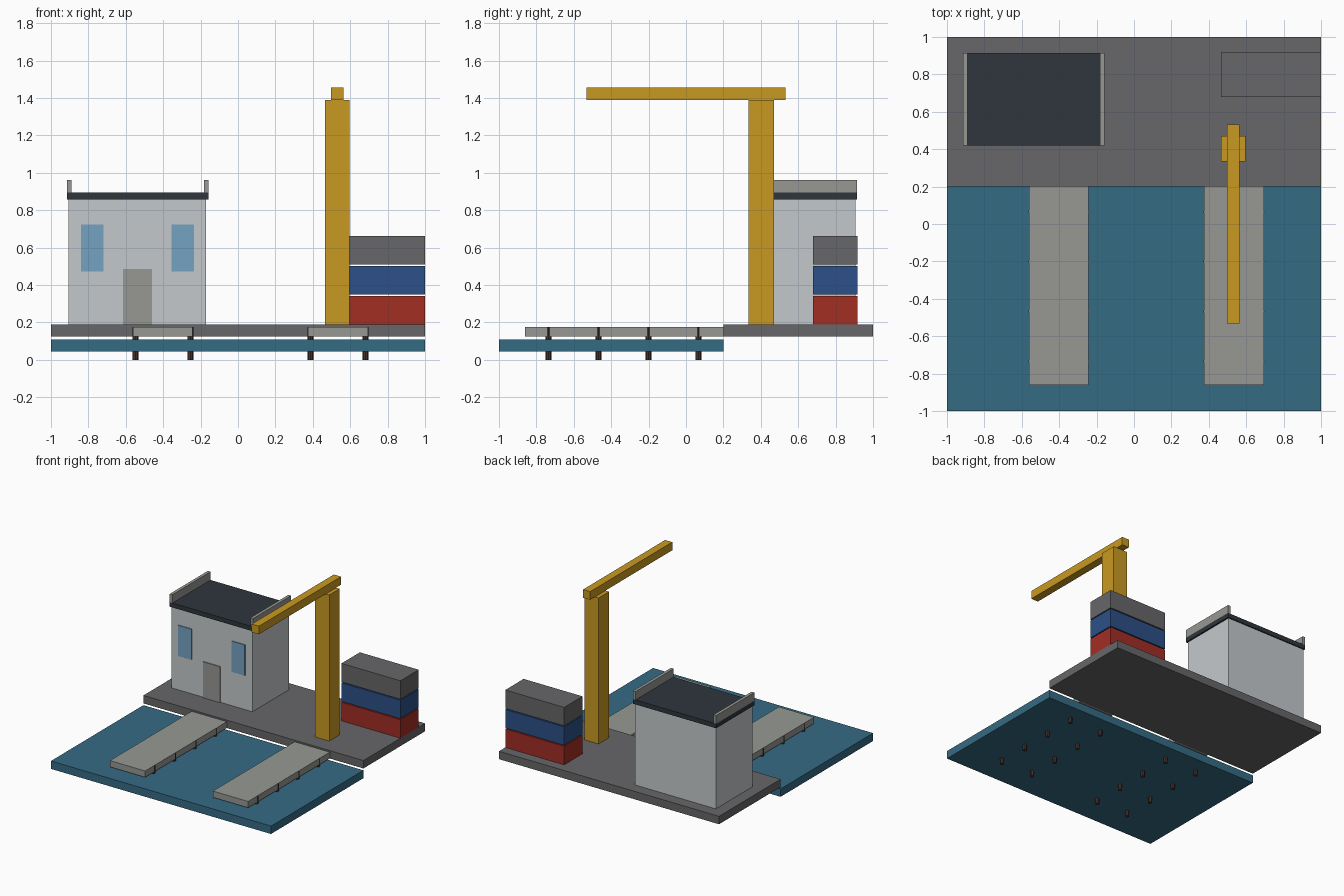
import bpy, bmesh
from mathutils import Matrix

cube = bpy.data.objects.get("Cube")
if cube:
    bpy.data.objects.remove(cube, do_unlink=True)


def material(name, hex_code):
    """Flat material from an sRGB hex code, stored as linear values."""
    srgb = [c / 255 for c in bytes.fromhex(hex_code)]
    colour = [c / 12.92 if c < 0.04 else ((c + 0.055) / 1.055) ** 2.4 for c in srgb] + [1]
    m = bpy.data.materials.new(name)
    m.use_nodes = True
    m.diffuse_color = colour
    m.node_tree.nodes["Principled BSDF"].inputs["Base Color"].default_value = colour
    return m


water_blue = material("water_blue", "356B84")
asphalt = material("dark_grey", "676668")
concrete = material("concrete_grey", "979994")
wall_grey = material("wall_grey", "C5C9CC")
roof_slate = material("roof_slate", "2E363C")
glass = material("window_blue", "75A3C2")
yellow = material("crane_yellow", "C99A22")
red = material("container_red", "A32E24")
blue = material("container_blue", "2C5088")
timber = material("pile_brown", "49352D")


def add_object(name, bm, mat):
    mesh = bpy.data.meshes.new(name)
    bm.to_mesh(mesh)
    bm.free()
    mesh.materials.append(mat)
    obj = bpy.data.objects.new(name, mesh)
    bpy.context.collection.objects.link(obj)
    return obj


def box(name, mat, x, y, z):
    """Box given by its (min, max) extent on each axis."""
    spans = (x, y, z)
    centre = [(a + b) / 2 for a, b in spans]
    size = [b - a for a, b in spans]
    bm = bmesh.new()
    bmesh.ops.create_cube(bm, size=1, matrix=Matrix.Translation(centre) @ Matrix.Diagonal(size + [1]))
    return add_object(name, bm, mat)


def post(name, mat, x, y, radius, height):
    bm = bmesh.new()
    bmesh.ops.create_cone(bm, cap_ends=True, segments=8, radius1=radius, radius2=radius,
                          depth=height, matrix=Matrix.Translation((x, y, height / 2)))
    return add_object(name, bm, mat)


# Water and quay
GROUND = 0.19
box("water", water_blue, (-1, 1), (-1, 0.2), (0.045, 0.11))
box("quay", asphalt, (-1, 1), (0.2, 1), (0.125, GROUND))

# Two piers, each on four pairs of piles
for side, cx in (("right", -0.402), ("left", 0.534)):
    box(f"{side}_pier", concrete, (cx - 0.16, cx + 0.16), (-0.86, 0.2), (0.125, 0.177))
    for row in range(4):
        for s in (-1, 1):
            post(f"{side}_pier_pile", timber, cx + s * 0.147, -0.735 + row * 0.267, 0.016, 0.176)

# Harbour office with roof slab and side parapets
box("office_walls", wall_grey, (-0.905, -0.17), (0.43, 0.905), (GROUND, 0.86))
box("office_roof", roof_slate, (-0.915, -0.157), (0.42, 0.915), (0.858, 0.895))
for x in (-0.915, -0.182):
    box("roof_parapet", concrete, (x, x + 0.025), (0.42, 0.915), (0.895, 0.963))

# Door and windows as thin plates on the front wall
FACE = (0.422, 0.431)
box("office_door", concrete, (-0.615, -0.46), FACE, (GROUND, 0.485))
for x in (-0.84, -0.355):
    box("office_window", glass, (x, x + 0.12), FACE, (0.472, 0.724))

# Crane
box("crane_mast", yellow, (0.465, 0.595), (0.335, 0.47), (GROUND, 1.39))
box("crane_jib", yellow, (0.498, 0.563), (-0.533, 0.533), (1.39, 1.457))

# Stack of containers
for level, mat in enumerate((red, blue, asphalt)):
    base = GROUND + level * 0.16
    box("container", mat, (0.465, 1), (0.68, 0.918), (base, base + 0.152))
